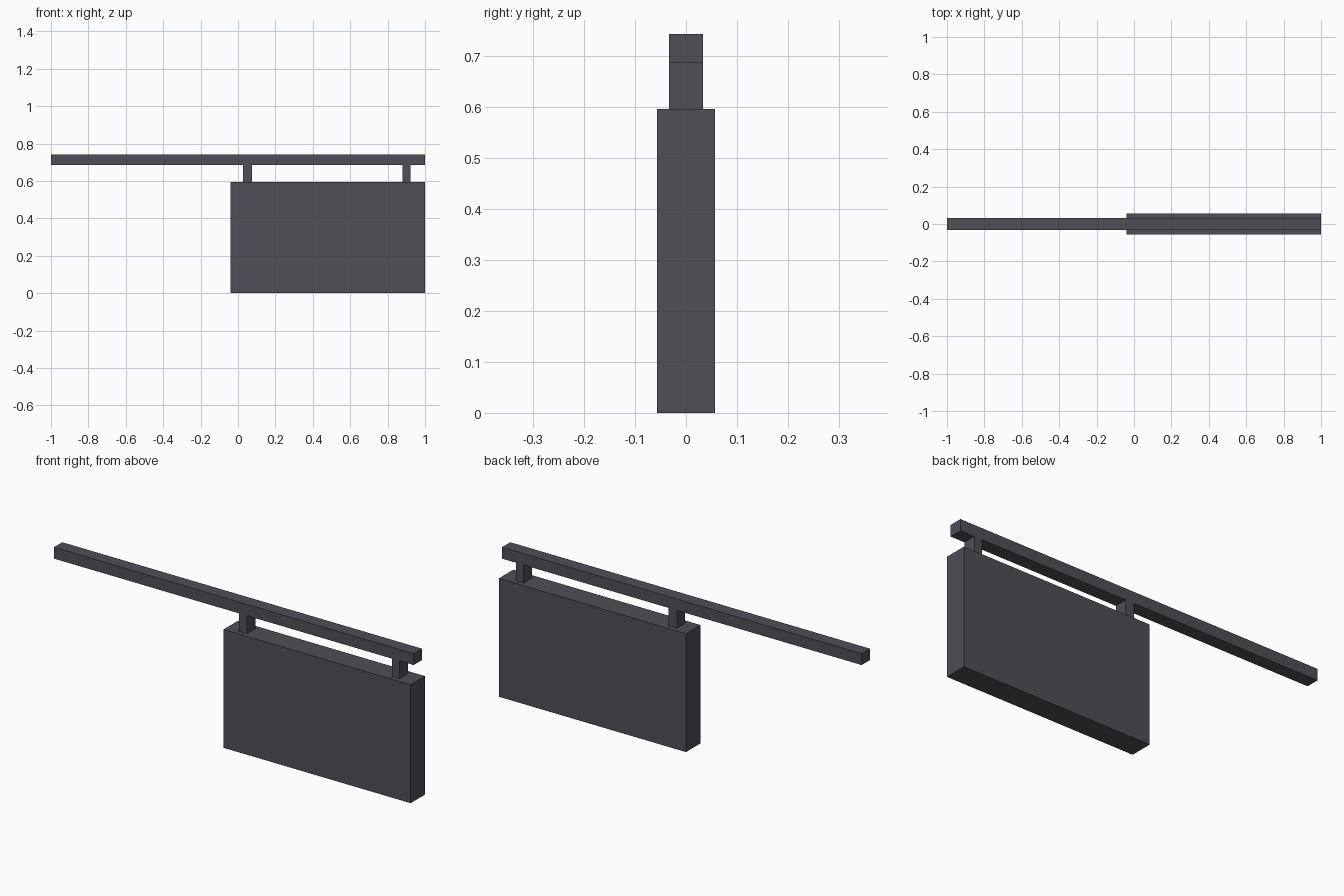
import bpy

old = bpy.data.objects.get("Cube")
if old:
    bpy.data.objects.remove(old, do_unlink=True)

# Single dark paint for the whole sign
paint = bpy.data.materials.new("dark_grey_metal")
paint.use_nodes = True
colour = (0.078, 0.077, 0.093, 1)
paint.diffuse_color = colour
paint.node_tree.nodes["Principled BSDF"].inputs["Base Color"].default_value = colour


def box(name, x, depth, z):
    """Box spanning x and z ranges, centred on y."""
    bpy.ops.mesh.primitive_cube_add(
        size=1, location=(sum(x) / 2, 0, sum(z) / 2))
    obj = bpy.context.object
    obj.name = name
    obj.scale = (x[1] - x[0], depth, z[1] - z[0])
    bpy.ops.object.transform_apply(location=False, rotation=False, scale=True)
    obj.data.materials.append(paint)
    return obj


PANEL_TOP, BAR_BOTTOM, BAR_TOP = 0.595, 0.685, 0.742
BAR_DEPTH = 0.066

# Hanging board
box("sign_board", (-0.04, 1), 0.114, (0, PANEL_TOP))

# Long support arm
box("support_arm", (-1, 1), BAR_DEPTH, (BAR_BOTTOM, BAR_TOP))

# Two hangers joining the arm and the board
for name, x in (("inner_hanger", (0.028, 0.074)), ("outer_hanger", (0.879, 0.922))):
    box(name, x, BAR_DEPTH, (PANEL_TOP, BAR_BOTTOM))
